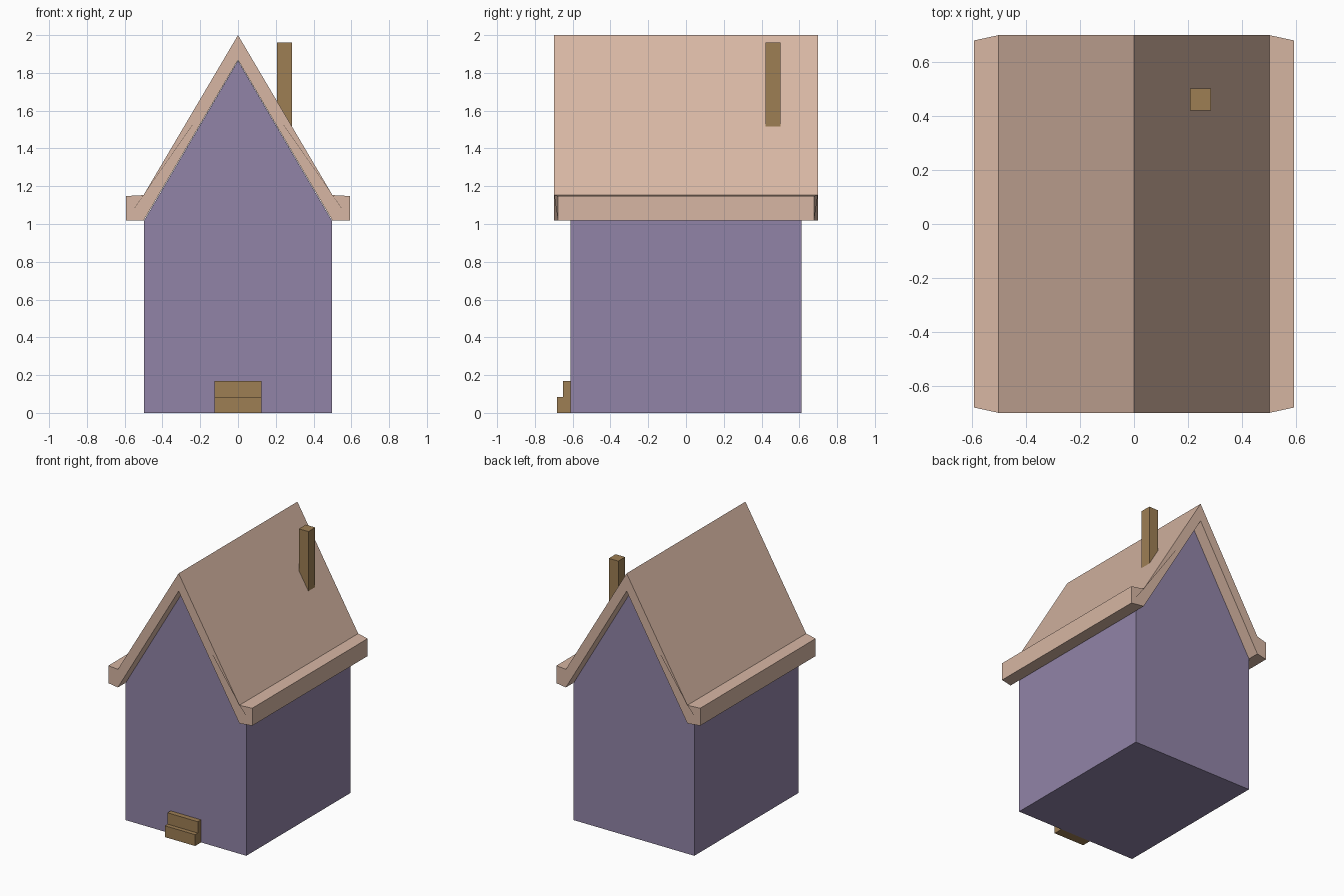
import bpy

if "Cube" in bpy.data.objects:
    bpy.data.objects.remove(bpy.data.objects["Cube"])


def material(name, rgb):
    m = bpy.data.materials.new(name)
    lin = [((c / 255 + 0.055) / 1.055) ** 2.4 for c in rgb]
    m.diffuse_color = (*lin, 1)
    m.use_nodes = True
    m.node_tree.nodes["Principled BSDF"].inputs["Base Color"].default_value = m.diffuse_color
    return m


purple = material("muted purple", (145, 132, 167))
pink = material("dusty pink", (215, 182, 163))
brown = material("wood brown", (157, 126, 84))


def prism(name, front, back, mat):
    """Solid between two matching loops of points (front wound anticlockwise)."""
    n = len(front)
    faces = [list(range(n)), list(range(2 * n - 1, n - 1, -1))]
    faces += [[i, i + n, (i + 1) % n + n, (i + 1) % n] for i in range(n)]
    mesh = bpy.data.meshes.new(name)
    mesh.from_pydata(front + back, [], faces)
    mesh.materials.append(mat)
    ob = bpy.data.objects.new(name, mesh)
    bpy.context.collection.objects.link(ob)
    return ob


def extrude_y(name, profile, y0, y1, mat):
    return prism(name, [(x, y0, z) for x, z in profile],
                 [(x, y1, z) for x, z in profile], mat)


def box(name, x0, x1, y0, y1, z0, z1, mat):
    return extrude_y(name, [(x0, z0), (x1, z0), (x1, z1), (x0, z1)], y0, y1, mat)


# Walls with gables
extrude_y("walls", [(-0.497, 0), (0.497, 0), (0.497, 1.018), (0, 1.865), (-0.497, 1.018)],
          -0.612, 0.612, purple)

# Roof: one chevron profile with flat eaves, tapered at the eave tips
half = [(0.5, 1.018), (0.592, 1.018), (0.592, 1.148), (0.5, 1.153)]
profile = [(0, 1.868)] + half + [(0, 2.0)] + [(-x, z) for x, z in reversed(half)]


def roof_end(side):
    return [(x, side * (0.678 if abs(x) > 0.55 else 0.698), z) for x, z in profile]


prism("roof", roof_end(-1), roof_end(1), pink)

# Chimney, sunk into the right slope
box("chimney", 0.207, 0.285, 0.42, 0.50, 1.51, 1.96, brown)

# Doorstep: stair-shaped block in front of the wall, extruded across x
steps = [(-0.612, 0), (-0.612, 0.168), (-0.65, 0.168), (-0.65, 0.084), (-0.682, 0.084), (-0.682, 0)]
prism("front_steps", [(0.125, y, z) for y, z in steps],
      [(-0.125, y, z) for y, z in steps], brown)
